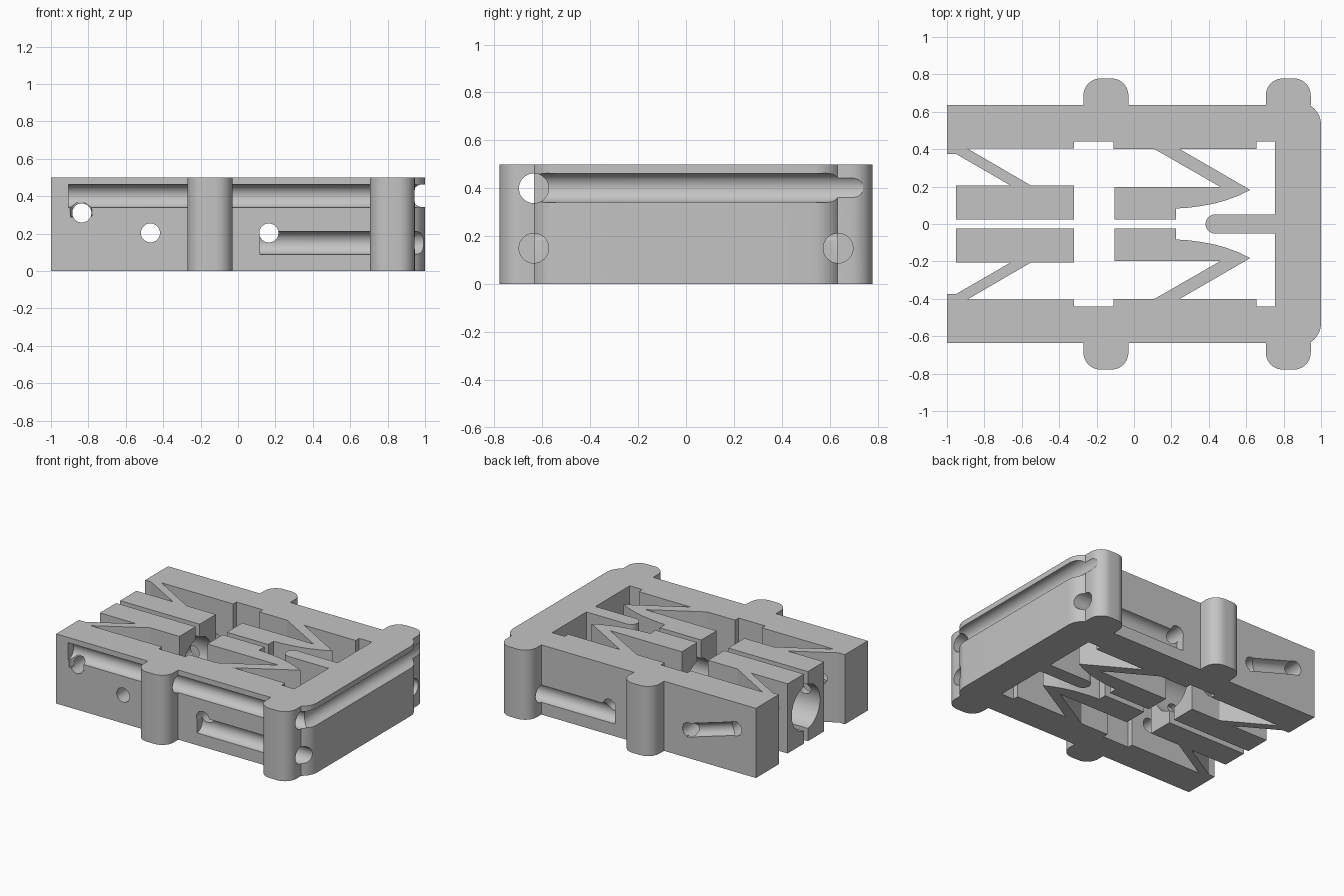
import bpy, bmesh, math
from mathutils import Vector

if "Cube" in bpy.data.objects:
    bpy.data.objects.remove(bpy.data.objects["Cube"])

H = 0.5      # body height
WALL = 0.635  # outer side wall


def arc(cx, cy, rx, ry, a0, a1, n=10):
    return [(cx + rx * math.cos(math.radians(a0 + (a1 - a0) * i / n)),
             cy + ry * math.sin(math.radians(a0 + (a1 - a0) * i / n))) for i in range(n + 1)]


def lug(x0, x1, r=0.09, top=0.778):
    return ([(x0, WALL)] + arc(x0 + r, top - r, r, r, 180, 90)
            + arc(x1 - r, top - r, r, r, 90, 0) + [(x1, WALL)])


# Upper half of the plan outline, from prong tip round to the right edge
half = arc(0.435, 0, 0.052, 0.052, 180, 90)
half += [(0.755, 0.052), (0.755, 0.44), (0.655, 0.44), (0.655, 0.4), (0.245, 0.4)]
# rear jaw with its curved nose and slanted flexure
half += [(0.622, 0.182), (0.56, 0.152), (0.49, 0.126), (0.42, 0.107), (0.35, 0.095),
         (0.29, 0.087), (0.225, 0.083), (0.225, 0.023), (-0.105, 0.023), (-0.105, 0.198),
         (0.462, 0.198), (0.11, 0.4)]
# side wall recess
half += [(-0.11, 0.4), (-0.11, 0.44), (-0.32, 0.44), (-0.32, 0.403)]
# front jaw with flexure
half += [(-0.89, 0.403), (-0.553, 0.207), (-0.32, 0.207), (-0.32, 0.023), (-0.952, 0.023),
         (-0.952, 0.207), (-0.662, 0.207), (-0.952, 0.375), (-1, 0.375)]
# outer wall, two lugs and rounded corner
half += [(-1, WALL)] + lug(-0.27, -0.03) + lug(0.705, 0.945)
half += arc(0.87, 0.53, 0.13, 0.125, 55, 0, 8)

outline = half + [(x, -y) for x, y in reversed(half) if y > 1e-6]

# Extrude outline into the body
bm = bmesh.new()
face = bm.faces.new([bm.verts.new((x, y, 0)) for x, y in outline])
ext = bmesh.ops.extrude_face_region(bm, geom=[face])
bmesh.ops.translate(bm, vec=(0, 0, H),
                    verts=[v for v in ext["geom"] if isinstance(v, bmesh.types.BMVert)])
bmesh.ops.recalc_face_normals(bm, faces=bm.faces)
mesh = bpy.data.meshes.new("clamp_body")
bm.to_mesh(mesh)
bm.free()
body = bpy.data.objects.new("clamp_body", mesh)
bpy.context.collection.objects.link(body)

grey = bpy.data.materials.new("light_grey")
grey.diffuse_color = (0.55, 0.55, 0.55, 1)
grey.use_nodes = True
grey.node_tree.nodes["Principled BSDF"].inputs["Base Color"].default_value = grey.diffuse_color
mesh.materials.append(grey)
bpy.context.view_layer.objects.active = body
body.select_set(True)


def cut(obj):
    mod = body.modifiers.new("cut", 'BOOLEAN')
    mod.operation = 'DIFFERENCE'
    mod.solver = 'EXACT'
    mod.object = obj
    bpy.context.view_layer.objects.active = body
    bpy.ops.object.modifier_apply(modifier=mod.name)
    bpy.data.objects.remove(obj)


def bore(p, q, r, n=48):
    """Cut a round channel from p to q."""
    p, q = Vector(p), Vector(q)
    bm = bmesh.new()
    bmesh.ops.create_cone(bm, cap_ends=True, segments=n, radius1=r, radius2=r, depth=(q - p).length)
    me = bpy.data.meshes.new("cutter")
    bm.to_mesh(me)
    bm.free()
    ob = bpy.data.objects.new("cutter", me)
    ob.hide_render = True
    ob.rotation_mode = 'QUATERNION'
    ob.rotation_quaternion = (q - p).to_track_quat('Z', 'Y')
    ob.location = (p + q) / 2
    bpy.context.collection.objects.link(ob)
    bpy.context.view_layer.update()
    cut(ob)


R = 0.062
# Jaw bores along the length
bore((-1.1, 0, 0.25), (-0.2, 0, 0.25), 0.16, 64)
bore((-0.21, 0, 0.25), (0.12, 0, 0.25), 0.12, 64)
# Upper front channel and its bend down to the cross hole
bore((-0.905, -WALL, 0.4), (1.1, -WALL, 0.4), R)
bore((-0.843, -WALL - 0.003, 0.405), (-0.838, -WALL - 0.003, 0.29), 0.058)
# Lower channels on both sides, running through the rear lugs
for s in (-1, 1):
    bore((0.118, s * WALL, 0.15), (1.1, s * WALL, 0.15), R)
# Channel across the right end
bore((0.99, -0.66, 0.402), (0.99, 0.745, 0.402), 0.061)
# Slanted slot on the back joining two cross holes
bore((-0.86, WALL + 0.002, 0.318), (-0.44, WALL + 0.002, 0.192), 0.047)
# Cross holes through everything
for x, z in ((-0.835, 0.31), (-0.468, 0.203), (0.165, 0.203)):
    bore((x, -1, z), (x, 1, z), 0.051, 40)

bpy.context.view_layer.objects.active = body
bpy.ops.object.shade_smooth_by_angle(angle=math.radians(25))
